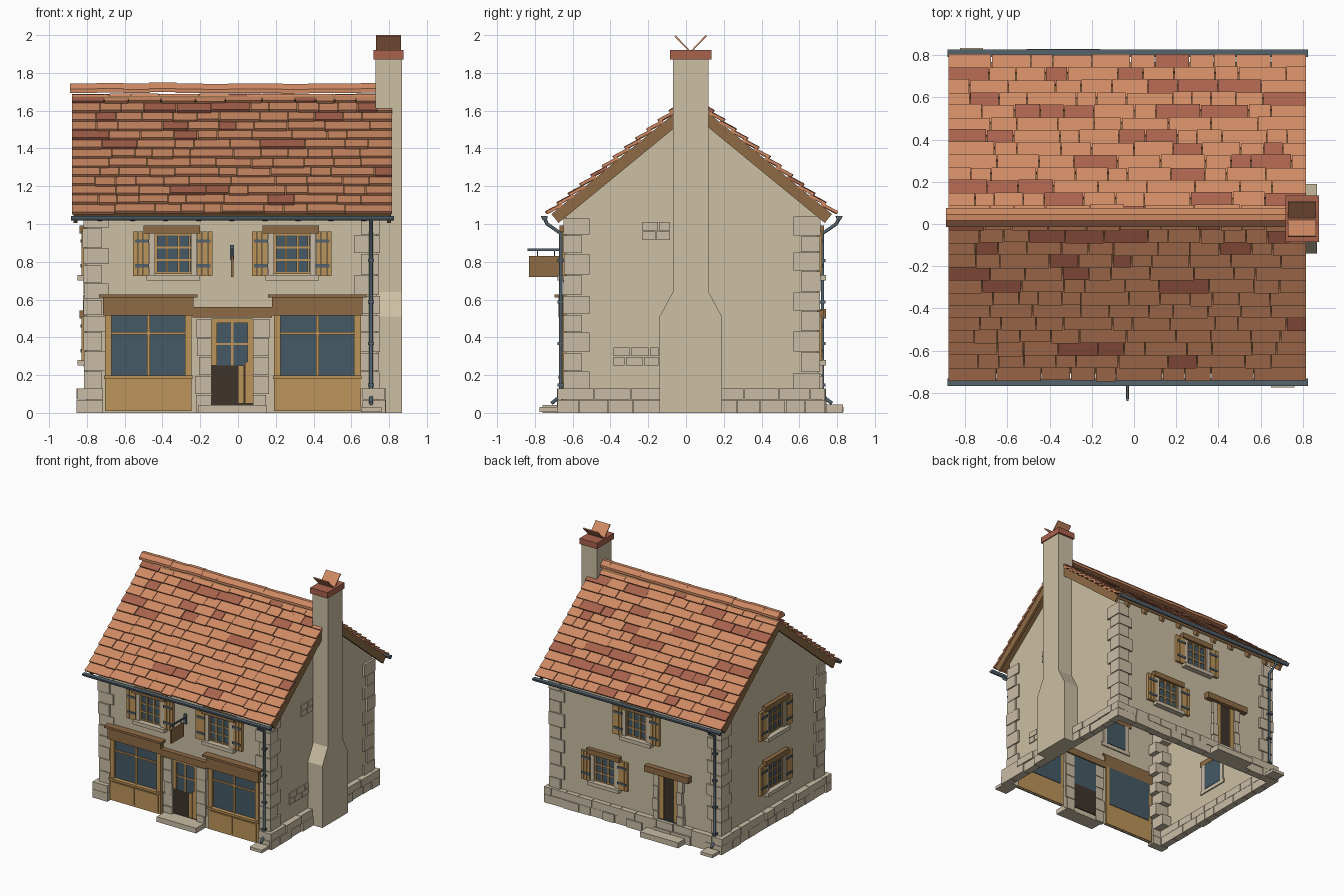
import bpy, bmesh, math, random
from itertools import product
from mathutils import Matrix, Vector

random.seed(7)
cube = bpy.data.objects.get("Cube")
if cube:
    bpy.data.objects.remove(cube)

# Colours, given as sRGB and stored as linear values
PALETTE = {
    "plaster": (.80, .75, .64), "stone": (.79, .74, .645),
    "light_wood": (.74, .58, .35), "dark_wood": (.56, .42, .27),
    "glass": (.27, .35, .40), "metal": (.33, .39, .43),
    "dark_interior": (.24, .20, .17),
    "terracotta": (.81, .54, .39), "red_clay": (.66, .385, .30),
}
NAMES = list(PALETTE)
MATS = []
for name, rgb in PALETTE.items():
    m = bpy.data.materials.new(name)
    m.use_nodes = True
    colour = [((c + .055) / 1.055) ** 2.4 for c in rgb] + [1]
    m.diffuse_color = colour
    m.node_tree.nodes["Principled BSDF"].inputs["Base Color"].default_value = colour
    MATS.append(m)

# Main dimensions
LEFT, RIGHT, FRONT, BACK = -.805, .735, -.635, .695
MID, RIDGE, SLOPE = .03, 1.70, math.atan(.82)
SIN, COS = math.sin(SLOPE), math.cos(SLOPE)
ROOF_LEFT, ROOF_RIGHT, ROOF_LEN = -.88, .82, 1.0


def box(bm, x0, x1, y0, y1, z0, z1, mat, move=None):
    pts = [Vector(p) for p in product((x0, x1), (y0, y1), (z0, z1))]
    v = [bm.verts.new(move(p) if move else p) for p in pts]
    for q in ("0132", "4576", "0451", "2673", "0264", "1375"):
        f = bm.faces.new([v[int(i)] for i in q])
        f.material_index = NAMES.index(mat)


def finish(name, bm, matrix=None):
    bmesh.ops.recalc_face_normals(bm, faces=bm.faces)
    mesh = bpy.data.meshes.new(name)
    bm.to_mesh(mesh)
    bm.free()
    for m in MATS:
        mesh.materials.append(m)
    ob = bpy.data.objects.new(name, mesh)
    if matrix:
        ob.matrix_world = matrix
    bpy.context.collection.objects.link(ob)
    return ob


def part(name, boxes, matrix=None, move=None):
    bm = bmesh.new()
    for b in boxes:
        box(bm, *b, move)
    return finish(name, bm, matrix)


def prism(name, profile, x0, x1, mat, open_bottom=False):
    """Extrude a y-z profile along x."""
    bm = bmesh.new()
    a, b = [[bm.verts.new((x, y, z)) for y, z in profile] for x in (x0, x1)]
    bm.faces.new(a)
    bm.faces.new(b)
    n = len(profile)
    for i in range(1 if open_bottom else 0, n):
        j = (i + 1) % n
        bm.faces.new((a[i], a[j], b[j], b[i]))
    for f in bm.faces:
        f.material_index = NAMES.index(mat)
    return finish(name, bm)


def on_wall(x, y, angle):
    """Local frame: x along the wall, -y outward."""
    return Matrix.Translation((x, y, 0)) @ Matrix.Rotation(angle, 4, "Z")


def roof_frame(side):
    """Maps (x, distance below ridge, height above slope) to the roof."""
    return lambda p: Vector((p.x, MID + side * (p.y * COS + p.z * SIN),
                             RIDGE - p.y * SIN + p.z * COS))


# Walls: open shell, no floor
apex = RIDGE - .06 / COS
eave = apex - (MID - FRONT) * .82
prism("walls", [(FRONT, 0), (BACK, 0), (BACK, eave), (MID, apex), (FRONT, eave)],
      LEFT, RIGHT, "plaster", open_bottom=True)

# Corner stones alternate their long side
quoins = []
for cx, sx in ((LEFT, 1), (RIGHT, -1)):
    for cy, sy in ((FRONT, 1), (BACK, -1)):
        z, k = .13, 0
        while z < 1.0:
            h = random.uniform(.085, .115)
            lx, ly = (.12, .085) if k % 2 else (.085, .125)
            out = random.uniform(.01, .018)
            xs = sorted((cx - sx * out, cx + sx * lx))
            ys = sorted((cy - sy * out, cy + sy * ly))
            quoins.append((*xs, *ys, z, min(z + h, 1.06) - .005, "stone"))
            z, k = z + h, k + 1
part("corner_stones", quoins)


# Plinth of two stone courses; the front only has its ends
def plinth(name, length, matrix, start=0):
    rows, half = [], length / 2
    for z0, z1 in ((0, .068), (.07, .13)):
        u = -half
        while u < half:
            e = min(u + random.uniform(.1, .2), half)
            e = half if half - e < .05 else e
            rows.append((u, e - .004, -random.uniform(.035, .05), .02, z0, z1, "stone"))
            u = e
    part(name, rows, matrix)


cx, width, depth = (LEFT + RIGHT) / 2, RIGHT - LEFT, BACK - FRONT
plinth("plinth_back", width + .09, on_wall(cx, BACK, math.pi))
plinth("plinth_left", depth + .09, on_wall(LEFT, MID, -math.pi / 2))
plinth("plinth_right", depth + .09, on_wall(RIGHT, MID, math.pi / 2))
plinth("plinth_front_left", .11, on_wall(RIGHT - .02, FRONT, 0))
plinth("plinth_front_right", .14, on_wall(LEFT + .025, FRONT, 0))

# Exposed stones on the chimney wall
patch = []
for y0, y1, z0, rows in ((-.27, -.08, .915, 2), (-.39, -.14, .25, 2)):
    for r in range(rows):
        y = y0 + random.uniform(0, .04)
        while y < y1 - .03:
            e = min(y + random.uniform(.06, .1), y1)
            patch.append((RIGHT - .01, RIGHT + .008, y, e - .006,
                          z0 + r * .05, z0 + r * .05 + .045, "stone"))
            y = e
part("exposed_stones", patch)


# Shuttered window
def window(name, matrix, drop=0):
    lo, hi = .735 - drop, .95 - drop
    b = [(-.095, .095, -.004, .008, lo, hi, "glass")]
    for u in (-.088, -.031, .031, .088):
        b.append((u - .006, u + .006, -.012, 0, lo, hi, "light_wood"))
    for i in range(4):
        z = lo + .006 + i * (hi - lo - .012) / 3
        b.append((-.095, .095, -.01, 0, z - .005, z + .005, "light_wood"))
    b.append((-.155, .145, -.035, .01, hi, hi + .043, "dark_wood"))
    b.append((-.14, .145, -.045, .01, lo - .035, lo - .005, "stone"))
    for s in (-1, 1):
        b.append((*sorted((s * .095, s * .127)), -.02, .01, lo - .005, hi, "stone"))
        for k in range(3):
            u = s * (.142 + k * .028)
            b.append((u - .0125, u + .0125, -.024, -.002, lo - .01, hi + .01, "light_wood"))
        for z in (lo + .045, hi - .04):
            b.append((*sorted((s * .125, s * .2)), -.03, -.02, z - .009, z + .009, "metal"))
    part(name, b, matrix)


window("front_window_right", on_wall(-.345, FRONT, 0))
window("front_window_left", on_wall(.285, FRONT, 0))
window("back_window_upper", on_wall(-.045, BACK, math.pi))
window("back_window_lower", on_wall(.245, BACK, math.pi), .45)
window("side_window_upper", on_wall(LEFT, 0, -math.pi / 2))
window("side_window_lower", on_wall(LEFT, 0, -math.pi / 2), .45)


# Shop fronts
def shop_front(name, x):
    part(name, [
        (-.23, .23, -.022, .008, .01, .18, "light_wood"),
        (-.21, -.01, -.028, -.02, .025, .165, "light_wood"),
        (.0, .21, -.028, -.02, .025, .165, "light_wood"),
        (-.235, .235, -.04, .008, .18, .197, "light_wood"),
        (-.2, .2, -.006, .012, .19, .52, "glass"),
        (-.23, -.195, -.025, .008, .19, .52, "light_wood"),
        (.195, .23, -.025, .008, .19, .52, "light_wood"),
        (-.008, .008, -.016, 0, .19, .52, "light_wood"),
        (-.2, .2, -.016, 0, .415, .428, "light_wood"),
        (-.24, .24, -.04, .008, .515, .61, "dark_wood"),
        (-.26, .26, -.06, .008, .61, .628, "dark_wood")],
        on_wall(x, FRONT, 0))


shop_front("shop_front_right", -.475)
shop_front("shop_front_left", .42)


# Stone door jambs with uneven blocks
def jambs(inner, outer, top):
    out = []
    for s in (-1, 1):
        for k in range(5):
            u = outer - random.uniform(0, .025)
            out.append((*sorted((s * inner, s * u)), -random.uniform(.02, .03), .01,
                        k * top / 5, (k + 1) * top / 5 - .004, "stone"))
    return out


part("front_door", jambs(.11, .2, .5) + [
    (-.11, .11, -.003, .008, .25, .5, "glass"),
    (-.11, .11, -.003, .008, .04, .25, "dark_interior"),
    (.03, .062, -.012, 0, .05, .25, "light_wood"),
    (.066, .11, -.012, 0, .05, .27, "light_wood"),
    (-.11, -.08, -.012, 0, .25, .5, "light_wood"),
    (.08, .11, -.012, 0, .25, .5, "light_wood"),
    (-.007, .007, -.01, 0, .25, .5, "light_wood"),
    (-.1, .1, -.01, 0, .36, .37, "light_wood"),
    (-.1, .1, -.012, 0, .475, .5, "light_wood"),
    (-.21, .21, -.04, .01, .505, .56, "dark_wood"),
    (-.18, .18, -.125, 0, 0, .042, "stone")], on_wall(-.03, FRONT, 0))

part("back_door", jambs(.085, .145, .5) + [
    (-.085, .085, -.004, .008, .04, .5, "dark_interior"),
    (-.085, -.045, -.012, 0, .05, .5, "light_wood"),
    (.05, .085, -.012, 0, .05, .5, "light_wood"),
    (-.08, .07, -.018, -.008, .12, .135, "metal"),
    (-.2, .2, -.045, .01, .5, .55, "dark_wood"),
    (-.175, .175, -.135, 0, 0, .045, "stone")], on_wall(-.335, BACK, math.pi))

# Hanging sign
part("hanging_sign", [
    (-.038, -.024, -.83, -.67, .72, .83, "dark_wood"),
    (-.036, -.026, -.84, FRONT, .858, .87, "metal"),
    (-.034, -.028, -.79, -.784, .83, .86, "metal"),
    (-.034, -.028, -.70, -.694, .83, .86, "metal"),
    (-.042, -.02, -.65, FRONT, .81, .89, "metal")])

# Roof: deck, edge boards, rafter ends and staggered tiles on both slopes
for side, label in ((-1, "front"), (1, "back")):
    frame = roof_frame(side)
    boards = [(ROOF_LEFT + .02, ROOF_RIGHT - .02, 0, .98, -.055, -.03, "dark_wood")]
    for x in (ROOF_LEFT + .01, ROOF_RIGHT - .03):
        boards.append((x, x + .02, 0, .985, -.09, -.03, "dark_wood"))
    for k in range(9):
        x = LEFT + .06 + k * (width - .14) / 8
        boards.append((x, x + .025, .82, .97, -.09, -.055, "dark_wood"))
    part("roof_boards_" + label, boards, move=frame)

    bm = bmesh.new()
    count = 13
    pitch = ROOF_LEN / count
    for r in range(count):
        x = ROOF_LEFT
        while x < ROOF_RIGHT:
            e = min(x + random.uniform(.09, .24), ROOF_RIGHT)
            e = ROOF_RIGHT if ROOF_RIGHT - e < .06 else e
            s, lift = r * pitch, random.uniform(-.003, .003)
            tilt = lambda p: frame(Vector((p.x, p.y, p.z + (p.y - s - pitch) * .2 + lift)))
            mat = "red_clay" if random.random() < .18 else "terracotta"
            box(bm, x, e - .004, max(s - .015, 0), s + pitch + random.uniform(-.004, .004),
                -.016, 0, mat, tilt)
            x = e
    finish("roof_tiles_" + label, bm)

    # Gutter trough under the tiles
    y, r = (-.75 if side < 0 else .81), .018
    arc = [math.pi * (1 + i / 6) for i in range(7)]
    prism("gutter_" + label, [(y + r * math.cos(a), 1.042 + r * 1.3 * math.sin(a)) for a in arc],
          ROOF_LEFT - .005, ROOF_RIGHT + .005, "metal")

# Ridge caps
x, i = ROOF_LEFT - .01, 0
while x < RIGHT - .02:
    e, z = min(x + .14, RIGHT), RIDGE + random.uniform(-.003, .003)
    prism("ridge_cap_%d" % i, [(MID - .045, z - .005), (MID + .045, z - .005), (MID + .045, z + .015),
                               (MID + .014, z + .045), (MID - .014, z + .045), (MID - .045, z + .015)],
          x, e + .005, "terracotta")
    x, i = e, i + 1

# Chimney with shoulders, clay collar and two leaning tiles
prism("chimney", [(-.14, 0), (.19, 0), (.19, .51), (.12, .64), (.12, 1.88),
                  (-.07, 1.88), (-.07, .64), (-.14, .51)], .728, .868, "plaster")
part("chimney_collar", [(.718, .876, -.085, .135, 1.872, 1.92, "red_clay")])
for s in (-1, 1):
    y = .024
    prism("chimney_tile", [(y, 1.915), (y + s * .01, 1.915), (y + s * .086, 1.994), (y + s * .08, 2.0)],
          .73, .862, "terracotta")

# Downpipes with collars and splash stones
for label, px, wall, s in (("front", .705, FRONT, -1), ("back", -.77, BACK, 1)):
    y = wall + s * .028
    curve = bpy.data.curves.new("downpipe_" + label, "CURVE")
    curve.dimensions = "3D"
    curve.bevel_depth, curve.bevel_resolution = .011, 1
    path = [(wall + s * .115, 1.03), (wall + s * .1, 1.0), (y, .95), (y, .09), (y + s * .05, .05)]
    spline = curve.splines.new("POLY")
    spline.points.add(len(path) - 1)
    for p, (py, pz) in zip(spline.points, path):
        p.co = (px, py, pz, 1)
    curve.materials.append(MATS[NAMES.index("metal")])
    ob = bpy.data.objects.new("downpipe_" + label, curve)
    bpy.context.collection.objects.link(ob)
    fittings = [(px - .016, px + .016, *sorted((wall, y + s * .016)), z, z + .015, "metal")
                for z in (.14, .36, .58, .8)]
    fittings.append((px - .055, px + .055, *sorted((wall + s * .04, wall + s * .14)), .005, .03, "stone"))
    part("pipe_fittings_" + label, fittings)
